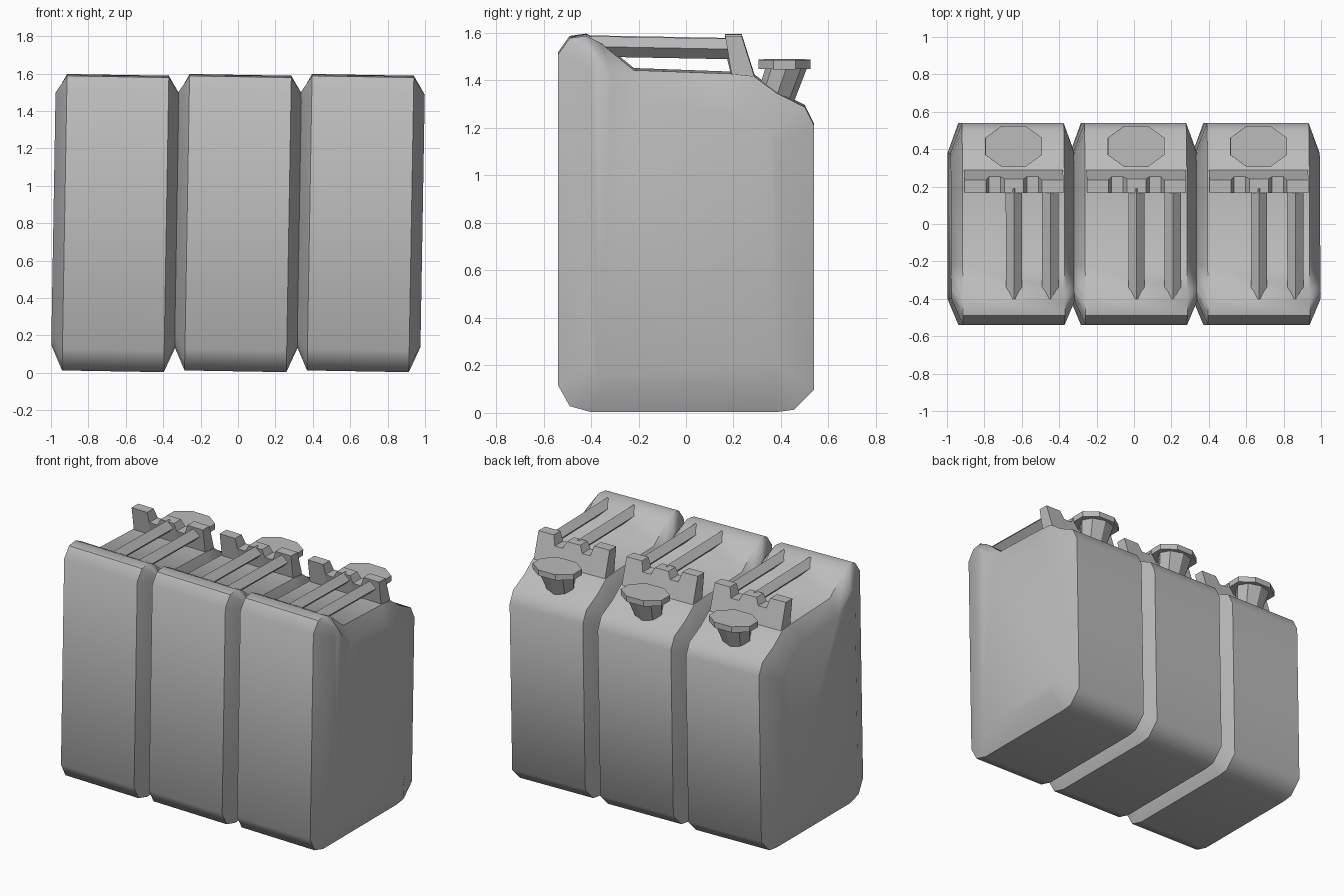
import bpy, bmesh, math
from mathutils import Vector

cube = bpy.data.objects.get("Cube")
if cube:
    bpy.data.objects.remove(cube, do_unlink=True)

grey = bpy.data.materials.new("plain_grey")
grey.use_nodes = True
GREY = (0.5, 0.5, 0.5, 1)
grey.diffuse_color = GREY
grey.node_tree.nodes["Principled BSDF"].inputs["Base Color"].default_value = GREY


def loft(name, rings):
    """Skin a run of equal-length rings and close both ends."""
    bm = bmesh.new()
    loops = [[bm.verts.new(p) for p in ring] for ring in rings]
    n = len(loops[0])
    for a, b in zip(loops, loops[1:]):
        for i in range(n):
            j = (i + 1) % n
            bm.faces.new((a[i], a[j], b[j], b[i]))
    bm.faces.new(loops[0])
    bm.faces.new(loops[-1])
    bmesh.ops.recalc_face_normals(bm, faces=bm.faces)
    mesh = bpy.data.meshes.new(name)
    bm.to_mesh(mesh)
    bm.free()
    mesh.materials.append(grey)
    return mesh


def at_x(profile, x):
    return [(x, y, z) for y, z in profile]


def oval(y, z, rx, ry, sides=8, turn=0.0):
    angles = [turn + 2 * math.pi * i / sides for i in range(sides)]
    return [(rx * math.cos(a), y + ry * math.sin(a), z) for a in angles]


# Can body: narrow outer outline, wider inset side panels
outline = [(-.54, .12), (-.49, .03), (-.40, .005), (.38, .005), (.455, .015), (.54, .10),
           (.54, 1.21), (.50, 1.29), (.38, 1.35), (.285, 1.42), (.19, 1.43), (-.22, 1.445),
           (-.36, 1.56), (-.42, 1.59), (-.49, 1.58), (-.54, 1.51)]
panel = [(-.40, .20), (-.37, .15), (-.33, .14), (.32, .14), (.36, .15), (.38, .22),
         (.38, 1.13), (.36, 1.19), (.30, 1.23), (.24, 1.29), (.17, 1.31), (-.22, 1.34),
         (-.31, 1.42), (-.35, 1.48), (-.37, 1.49), (-.40, 1.45)]
body = loft("can_body", [at_x(panel, -.332), at_x(outline, -.272),
                         at_x(outline, .272), at_x(panel, .332)])

# Handle bracket: upright wall with raised ends and a raised middle
HIGH, MID, LOW = 1.588, 1.57, 1.525
half = [(.05, MID), (.072, LOW), (.132, LOW), (.15, HIGH), (.265, HIGH)]
stations = [(-x, z) for x, z in reversed(half)] + half


def bracket_section(top):
    return [(.20, 1.38), (.165, top), (.285 - .3 * (top - 1.42), top), (.30, 1.38)]


bracket = loft("handle_bracket", [at_x(bracket_section(z), x) for x, z in stations])


# Handle bars: diamond-section rods
def rod(name, x, r=.043):
    ends = [Vector((x, -.40, 1.544)), Vector((x, .19, 1.533))]
    spokes = [Vector((r, 0, 0)), Vector((0, 0, r)), Vector((-r, 0, 0)), Vector((0, 0, -r))]
    return loft(name, [[e + s for s in spokes] for e in ends])


bars = [rod("middle_handle_bar", 0), rod("left_handle_bar", .195)]

# Filler neck leaning back, with a broad octagonal cap
neck = loft("filler_neck", [oval(.36, 1.27, .08, .08), oval(.422, 1.45, .125, .088)])
cap = loft("filler_cap", [oval(.415, z, .164, .119, turn=math.pi / 8) for z in (1.447, 1.485)])

# Three identical cans, each leaning very slightly
for side, offset in (("right", -.655), ("middle", 0), ("left", .655)):
    for mesh in [body, bracket, *bars, neck, cap]:
        obj = bpy.data.objects.new(side + "_" + mesh.name, mesh)
        bpy.context.collection.objects.link(obj)
        obj.location = (offset - .0138, 0, .003)
        obj.rotation_euler.y = .017
        if mesh is body and side == "right":
            bpy.ops.object.select_all(action="DESELECT")
            obj.select_set(True)
            bpy.context.view_layer.objects.active = obj
            body_object = obj

# Soft shading on the shared body mesh, sharp front and back edges
bm = bmesh.new()
bm.from_mesh(body)
for face in bm.faces:
    face.smooth = True
for edge in bm.edges:
    edge.smooth = edge.calc_face_angle(0) < math.radians(46)
bm.to_mesh(body)
bm.free()
